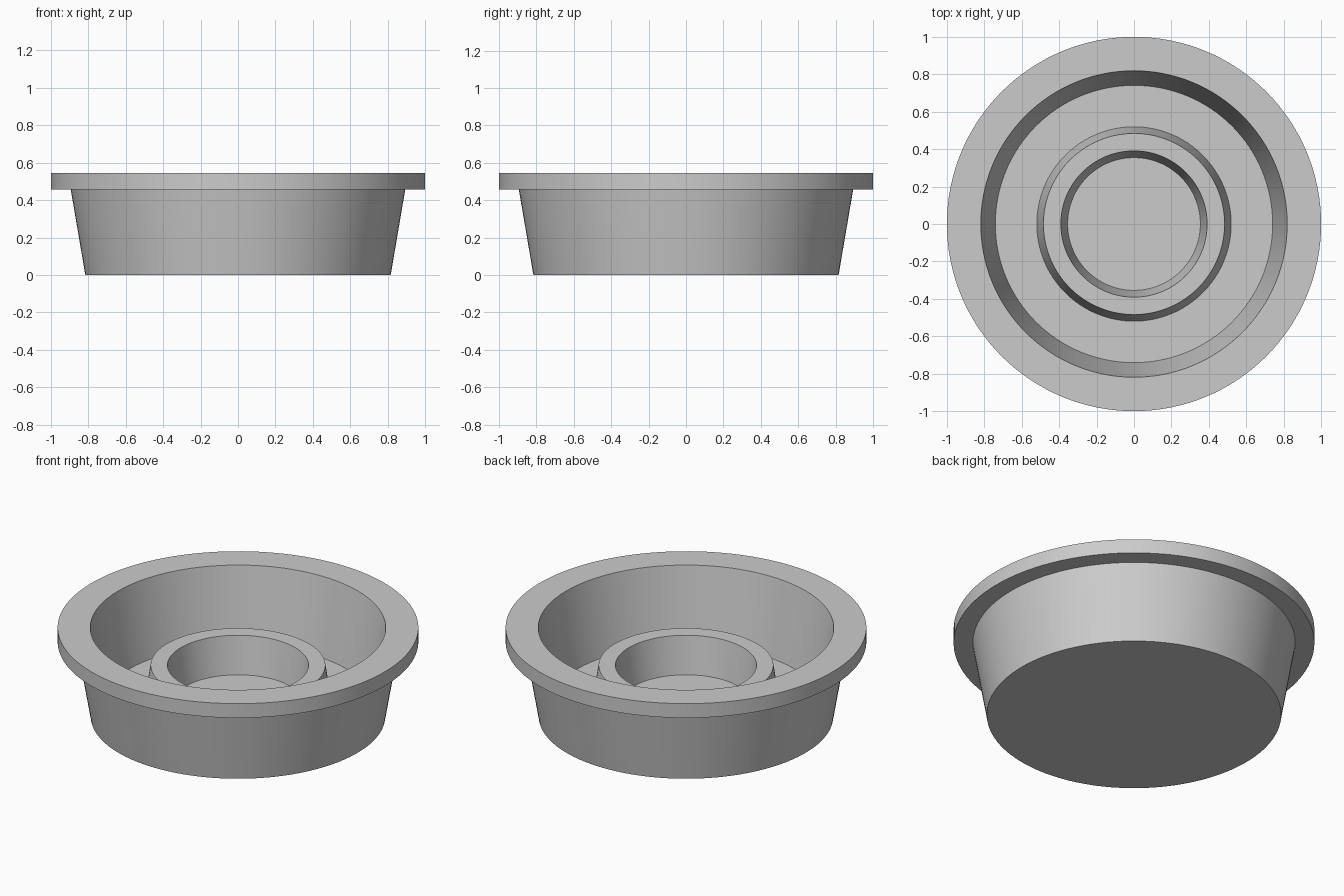
import bpy
import bmesh
import math

SEGMENTS = 128
FLOOR = 0.09

cube = bpy.data.objects.get("Cube")
if cube:
    bpy.data.objects.remove(cube, do_unlink=True)

# Single plain grey
grey = bpy.data.materials.new("light_grey")
grey.use_nodes = True
color = (0.6, 0.6, 0.6, 1)
grey.diffuse_color = color
grey.node_tree.nodes["Principled BSDF"].inputs["Base Color"].default_value = color


def revolve(name, profile, closed=False):
    """Turn an (r, z) profile around z; open ends are capped with a flat disc."""
    bm = bmesh.new()
    rings = []
    for r, z in profile:
        angles = [2 * math.pi * i / SEGMENTS for i in range(SEGMENTS)]
        rings.append([bm.verts.new((r * math.cos(a), r * math.sin(a), z)) for a in angles])
    pairs = list(zip(rings, rings[1:]))
    if closed:
        pairs.append((rings[-1], rings[0]))
    else:
        bm.faces.new(rings[0])
        bm.faces.new(rings[-1])
    for low, high in pairs:
        for i in range(SEGMENTS):
            j = (i + 1) % SEGMENTS
            bm.faces.new((low[i], low[j], high[j], high[i]))
    bmesh.ops.recalc_face_normals(bm, faces=bm.faces[:])
    mesh = bpy.data.meshes.new(name)
    bm.to_mesh(mesh)
    bm.free()
    mesh.materials.append(grey)
    obj = bpy.data.objects.new(name, mesh)
    bpy.context.collection.objects.link(obj)
    bpy.ops.object.select_all(action="DESELECT")
    obj.select_set(True)
    bpy.context.view_layer.objects.active = obj
    bpy.ops.object.shade_smooth_by_angle(angle=math.radians(30))
    return obj


# Tapered bowl with a flat overhanging rim
revolve("bowl_with_rim", [
    (0.816, 0), (0.894, 0.458), (1, 0.458), (1, 0.545),
    (0.819, 0.545), (0.741, FLOOR),
])

# Raised ring standing on the bowl floor, sunk slightly into it
revolve("inner_ring", [
    (0.521, FLOOR - 0.01), (0.484, 0.315), (0.391, 0.315), (0.353, FLOOR - 0.01),
], closed=True)
